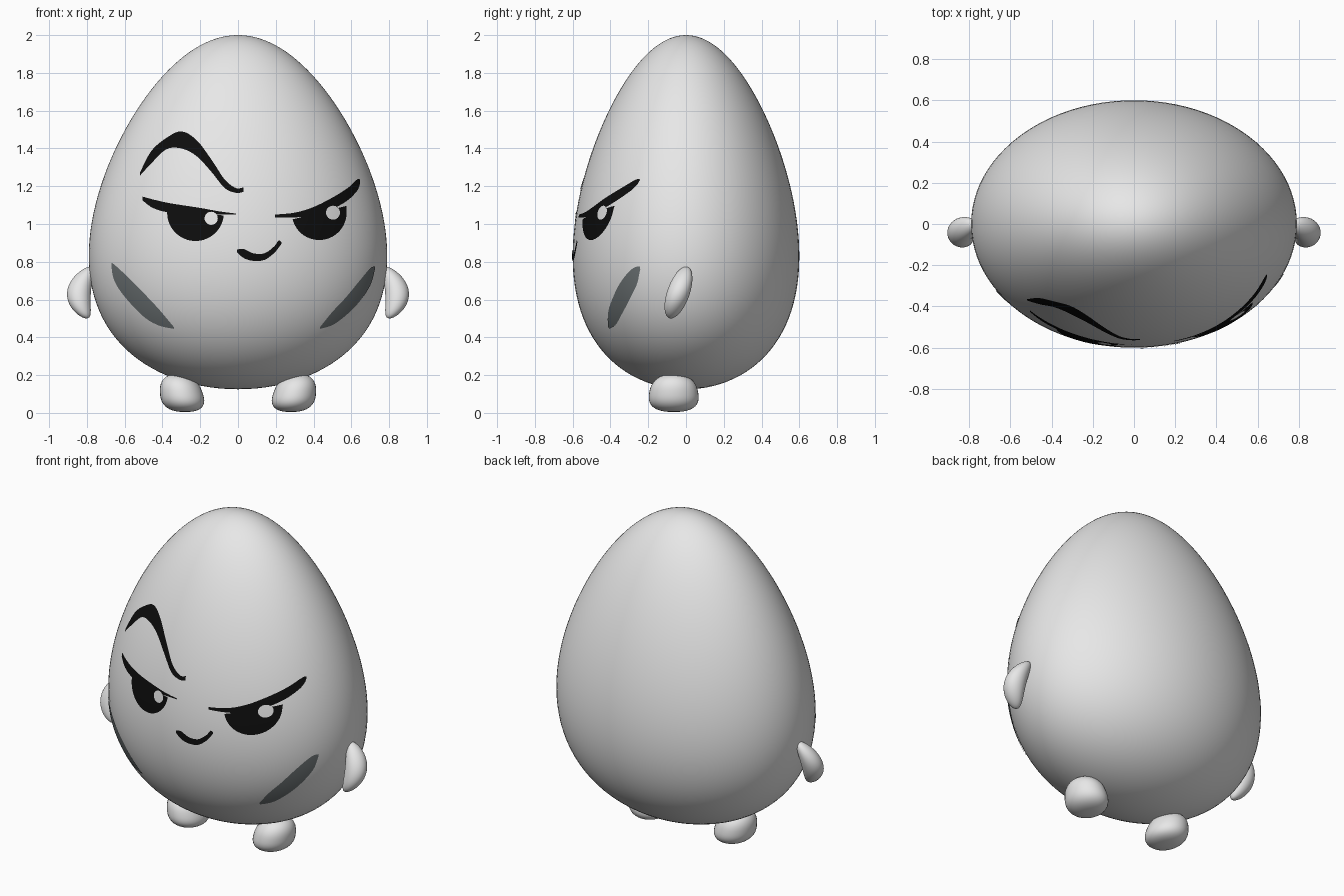
import bpy, bmesh, math

if "Cube" in bpy.data.objects:
    bpy.data.objects.remove(bpy.data.objects["Cube"], do_unlink=True)


def material(name, color):
    mat = bpy.data.materials.new(name)
    mat.use_nodes = True
    mat.diffuse_color = (*color, 1)
    mat.node_tree.nodes["Principled BSDF"].inputs["Base Color"].default_value = (*color, 1)
    return mat


shell = material("shell grey", (0.8, 0.8, 0.8))
ink = material("ink black", (0.004, 0.004, 0.004))
slate = material("cheek slate", (0.15, 0.17, 0.175))

WIDE, DEEP, MIDDLE, HALF = 0.79, 0.6, 1.0625, 0.9375


def egg_radius(u):
    """Relative girth of the egg at height u, from -1 to 1."""
    return math.sqrt(max(0, 0.9346 * (1 - u * u) * math.exp(-0.5285 * u)))


def finish(name, bm, mat):
    mesh = bpy.data.meshes.new(name)
    bmesh.ops.recalc_face_normals(bm, faces=bm.faces)
    bm.to_mesh(mesh)
    bm.free()
    mesh.materials.append(mat)
    mesh.shade_smooth()
    obj = bpy.data.objects.new(name, mesh)
    bpy.context.collection.objects.link(obj)
    return obj


def shaped_sphere(name, shape, segments, rings):
    """Unit sphere whose points are moved by a shape rule."""
    bm = bmesh.new()
    bmesh.ops.create_uvsphere(bm, u_segments=segments, v_segments=rings, radius=1)
    for v in bm.verts:
        v.co = shape(*v.co)
    return finish(name, bm, shell)


# Body, feet and arms
def egg_shape(a, b, c):
    spread = egg_radius(c) / max(math.hypot(a, b), 1e-4)
    return WIDE * a * spread, DEEP * b * spread, MIDDLE + HALF * c


def foot_shape(side):
    def shape(a, b, c):
        boxy = max(0, 1 - abs(c) ** 2.5) ** 0.4 / max(math.hypot(a, b), 1e-4)
        size = boxy * (1 - 0.12 * c)
        return side * (0.3 + 0.02 * c) + 0.113 * a * size, -0.065 + 0.13 * b * size, 0.105 + 0.1 * c
    return shape


def arm_shape(side):
    def shape(a, b, c):
        bend = 0.842 - 0.05 * c * c - 0.01 * c
        return side * bend + 0.063 * a, -0.04 + 0.04 * c + 0.062 * b, 0.637 + 0.137 * c
    return shape


shaped_sphere("egg_body", egg_shape, 96, 64)
for label, side in (("left", 1), ("right", -1)):
    shaped_sphere(label + "_foot", foot_shape(side), 32, 24)
    shaped_sphere(label + "_arm", arm_shape(side), 32, 24)


# Painted face details: thin sheets wrapped on the front of the egg
def on_egg(x, z, lift):
    r = egg_radius((z - MIDDLE) / HALF) + lift
    return x, -DEEP * math.sqrt(max(0, r * r - (x / WIDE) ** 2)), z


def smooth(cols, steps=6):
    """Catmull-Rom curve through the columns."""
    pts = [cols[0], *cols, cols[-1]]
    out = []
    for p, q, r, s in zip(pts, pts[1:], pts[2:], pts[3:]):
        for i in range(steps):
            t = i / steps
            out.append([b + 0.5 * t * (c - a + t * (2 * a - 5 * b + 4 * c - d + t * (3 * (b - c) + d - a)))
                        for a, b, c, d in zip(p, q, r, s)])
    return out + [cols[-1]]


def plate(name, cols, mat, lift=0.006, rows=8):
    """Sheet from columns of (x, bottom, top)."""
    bm = bmesh.new()
    grid = [[bm.verts.new(on_egg(x, low + (high - low) * j / rows, lift)) for j in range(rows + 1)]
            for x, low, high in cols]
    for left, right in zip(grid, grid[1:]):
        for j in range(rows):
            bm.faces.new((left[j], right[j], right[j + 1], left[j + 1]))
    bmesh.ops.remove_doubles(bm, verts=bm.verts, dist=1e-5)
    obj = finish(name, bm, mat)
    if obj.data.polygons[len(obj.data.polygons) // 2].normal.y > 0:
        obj.data.flip_normals()


def iris(name, x, z, r, slope):
    cols = []
    for i in range(33):
        t = math.pi * i / 32
        dx = -r * math.cos(t)
        top = z + slope * dx
        cols.append((x + dx, min(top, z - r * math.sin(t)), top))
    plate(name, cols, ink)


def glint(name, x, z, r):
    turns = [math.pi * i / 16 for i in range(17)]
    plate(name, [(x - r * math.cos(t), z - r * math.sin(t), z + r * math.sin(t)) for t in turns],
          shell, lift=0.011)


plate("raised_eyebrow", smooth([
    (-.52, 1.255, 1.27), (-.46, 1.32, 1.385), (-.38, 1.395, 1.455), (-.3, 1.4, 1.49), (-.22, 1.36, 1.445),
    (-.14, 1.275, 1.34), (-.07, 1.19, 1.235), (-.01, 1.165, 1.19), (.03, 1.17, 1.195)]), ink)
plate("right_eyelid", smooth([
    (-.505, 1.125, 1.145), (-.45, 1.085, 1.13), (-.36, 1.06, 1.11), (-.2, 1.05, 1.085),
    (-.1, 1.05, 1.067), (-.01, 1.05, 1.055)]), ink)
plate("left_eyelid", smooth([
    (.195, 1.035, 1.05), (.3, 1.035, 1.06), (.4, 1.045, 1.09), (.5, 1.08, 1.14),
    (.58, 1.125, 1.19), (.63, 1.175, 1.235), (.645, 1.21, 1.235)]), ink)
iris("right_iris", -.225, 1.06, .15, -.1)
iris("left_iris", .43, 1.06, .145, .25)
glint("right_glint", -.142, 1.03, .035)
glint("left_glint", .503, 1.06, .037)
plate("smirk", smooth([
    (-.005, .85, .865), (.03, .82, .868), (.08, .805, .845), (.14, .81, .845),
    (.19, .845, .88), (.215, .875, .912), (.23, .895, .905)]), ink)
plate("right_cheek_mark", smooth([
    (-.67, .775, .795), (-.655, .7, .785), (-.6, .615, .735), (-.5, .51, .635),
    (-.42, .463, .55), (-.34, .445, .455)]), slate)
plate("left_cheek_mark", smooth([
    (.435, .445, .455), (.5, .465, .535), (.57, .515, .61), (.64, .585, .695),
    (.7, .675, .765), (.725, .76, .775)]), slate)
